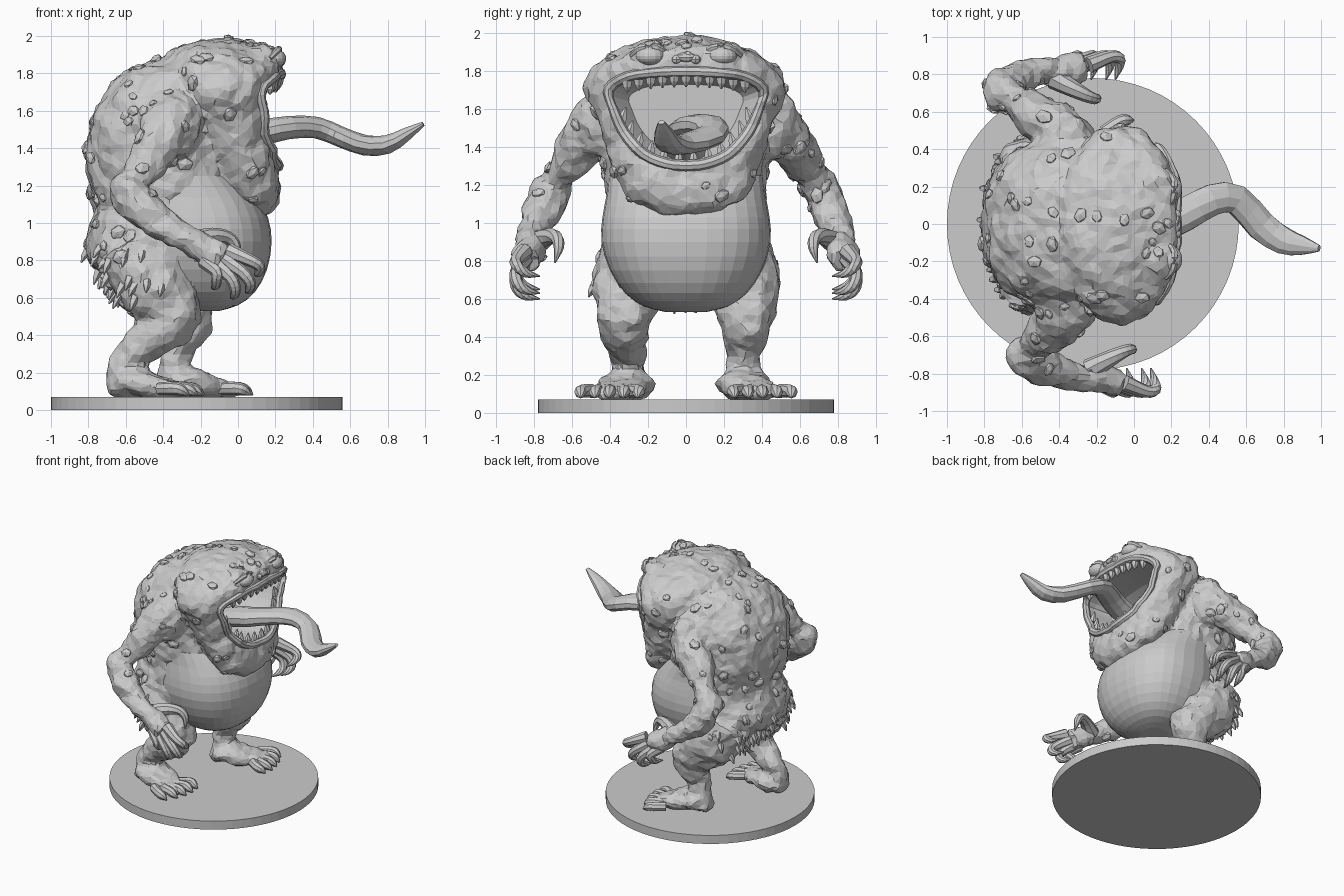
import bpy, bmesh, math, random
from mathutils import Vector, Matrix, noise
from mathutils.bvhtree import BVHTree

if "Cube" in bpy.data.objects:
    bpy.data.objects.remove(bpy.data.objects["Cube"])

random.seed(4)


def finish(name, bm):
    bmesh.ops.recalc_face_normals(bm, faces=bm.faces)
    me = bpy.data.meshes.new(name)
    bm.to_mesh(me)
    bm.free()
    ob = bpy.data.objects.new(name, me)
    bpy.context.collection.objects.link(ob)
    return ob


def bake(ob):
    dg = bpy.context.evaluated_depsgraph_get()
    me = bpy.data.meshes.new_from_object(ob.evaluated_get(dg))
    ob.modifiers.clear()
    ob.data = me


def skin(bm, rings, closed=False):
    loops = [[bm.verts.new(p) for p in r] for r in rings]
    n = len(loops[0])
    for a, b in zip(loops, loops[1:] + (loops[:1] if closed else [])):
        for i in range(n):
            bm.faces.new((a[i], a[(i + 1) % n], b[(i + 1) % n], b[i]))
    if not closed:
        bm.faces.new(loops[0])
        bm.faces.new(loops[-1])


def smooth_path(pts, steps):
    # Catmull-Rom through points of any dimension
    p = [Vector(q) for q in pts]
    p = [2 * p[0] - p[1]] + p + [2 * p[-1] - p[-2]]
    out = []
    for i in range(1, len(p) - 2):
        a, b, c, d = p[i - 1:i + 3]
        for k in range(steps):
            t = k / steps
            out.append(0.5 * (2 * b + (c - a) * t + (2 * a - 5 * b + 4 * c - d) * t * t
                              + (3 * b - a - 3 * c + d) * t ** 3))
    return out + [p[-2]]


def tube(bm, pts, w=1.0, n=12, steps=3):
    # points are x, y, z, radius; w widens the section sideways
    path = smooth_path(pts, steps)
    rings = []
    for i, q in enumerate(path):
        t = (path[min(i + 1, len(path) - 1)] - path[max(i - 1, 0)]).to_3d().normalized()
        u = t.cross(Vector((0, 1, 0))).normalized()
        v = u.cross(t)
        r = max(q[3], 0.004)
        rings.append([q.to_3d() + u * r * math.cos(a) + v * r * w * math.sin(a)
                      for a in (2 * math.pi * k / n for k in range(n))])
    skin(bm, rings)


def stack(bm, rows, n=28, steps=3):
    # horizontal sections: z, back x, front x, half width
    rings = []
    for z, x0, x1, ry in smooth_path(rows, steps):
        ring = []
        for k in range(n):
            a = 2 * math.pi * k / n
            c, s = math.cos(a), math.sin(a)
            ring.append(((x0 + x1) / 2 + (x1 - x0) / 2 * math.copysign(abs(c) ** .85, c),
                         ry * math.copysign(abs(s) ** .85, s), z))
        rings.append(ring)
    skin(bm, rings)


def ball(bm, c, s, u=16, v=10):
    bmesh.ops.create_uvsphere(bm, u_segments=u, v_segments=v, radius=1,
                              matrix=Matrix.Translation(c) @ Matrix.Diagonal((*s, 1)))


# Round base
bm = bmesh.new()
bmesh.ops.create_cone(bm, cap_ends=True, segments=64, radius1=.78, radius2=.78, depth=.07,
                      matrix=Matrix.Translation((-.22, 0, .035)))
finish("base", bm)

# Torso, head, arms and legs, fused together
bm = bmesh.new()
stack(bm, [(.6, -.6, -.1, .28), (.8, -.8, 0, .42), (.95, -.81, 0, .42), (1.08, -.75, .02, .41),
           (1.3, -.81, .02, .43), (1.5, -.8, 0, .45), (1.65, -.74, 0, .44),
           (1.79, -.63, 0, .36), (1.88, -.44, 0, .2)])
stack(bm, [(1.04, .02, .15, .14), (1.12, -.06, .21, .29), (1.25, -.15, .22, .37),
           (1.45, -.25, .2, .44), (1.6, -.31, .2, .5), (1.72, -.36, .21, .53),
           (1.82, -.38, .24, .48), (1.9, -.38, .22, .37), (1.955, -.27, .1, .22), (1.98, -.15, 0, .1)])
for s in (-1, 1):
    far = s > 0
    dx = -.19 if far else 0
    tube(bm, [(-.36, s * .36, 1.58, .16), (-.39, s * .5, 1.49, .135), (-.47 + dx * .4, s * .59, 1.36, .12),
              (-.54 + dx * .5, s * .66, 1.25, .085), (-.59 + dx * .55, s * .71, 1.17, .105),
              (-.46 + dx, s * .77, 1.04, .1), (-.29 + dx, s * .82, .92, .07),
              (-.19 + dx, s * .82, .86, .085), (-.08 + dx, s * .84, .8, .08)])
    ball(bm, (-.34, s * .46, 1.52), (.14, .13, .18))
    kx, ax = (.07, .26) if far else (0, 0)
    tube(bm, [(-.56, s * .24, .86, .22), (-.45, s * .3, .66, .2), (-.34 + kx, s * .32, .5, .15),
              (-.48 + ax * .65, s * .31, .37, .11), (-.61 + ax, s * .3, .25, .085),
              (-.62 + ax, s * .3, .12, .085)])
    tube(bm, [(-.69 + ax, s * .29, .11, .045), (-.58 + ax, s * .3, .15, .08), (-.42 + ax, s * .35, .13, .065),
              (-.3 + ax, s * .4, .11, .045), (-.25 + ax, s * .41, .1, .03)], w=1.9)
    ball(bm, (.13, s * .19, 1.885), (.1, .12, .075))           # brow
body = finish("body", bm)
m = body.modifiers.new("fuse", 'REMESH')
m.mode, m.voxel_size = 'VOXEL', .022
m = body.modifiers.new("soften", 'SMOOTH')
m.factor, m.iterations = .5, 3
bake(body)
for v in body.data.vertices:
    v.co += v.normal * (noise.noise(v.co * 8) * .022 + noise.noise(v.co * 18) * .012)
m = body.modifiers.new("facets", 'DECIMATE')
m.ratio = .2
bake(body)
bm = bmesh.new()
bm.from_mesh(body.data)
tree = BVHTree.FromBMesh(bm)
bm.free()

# Mouth outline and cavity
half = [(0, 1.79), (.15, 1.785), (.3, 1.765), (.4, 1.7), (.375, 1.6), (.32, 1.48),
        (.22, 1.37), (.1, 1.32), (0, 1.31)]
h = smooth_path(half, 3)
outline = [(p[0], p[1]) for p in h] + [(-p[0], p[1]) for p in h[-2:0:-1]]
bm = bmesh.new()
skin(bm, [[(x, y * k, 1.55 + (z - 1.55) * k) for y, z in outline]
          for x, k in ((.6, 1), (.05, 1), (-.1, .95), (-.22, .75))])
cutter = finish("mouth_cutter", bm)
cutter.hide_render = True
m = body.modifiers.new("mouth", 'BOOLEAN')
m.operation, m.object, m.solver = 'DIFFERENCE', cutter, 'EXACT'
bake(body)
bpy.data.objects.remove(cutter)


def face_x(y, z):
    hit = tree.ray_cast(Vector((2, y, z)), Vector((-1, 0, 0)))[0]
    return hit.x if hit else .1


# Lips
bm = bmesh.new()
rings = []
for y, z in outline:
    d = Vector((0, y, (z - 1.55) * 1.5)).normalized()
    c = Vector((face_x(y, z), y, z)) + d * .008
    rings.append([c + d * .03 * math.cos(a) + Vector((.028 * math.sin(a), 0, 0))
                  for a in (k * math.pi / 4 for k in range(8))])
skin(bm, rings, closed=True)
finish("lips", bm)

# Teeth
bm = bmesh.new()
for i in range(11):
    y = -.31 + i * .062
    z = 1.775 - .3 * y * y
    x = face_x(y, z) - .01
    tube(bm, [(x, y, z, .03), (x, y, z - .03, .024), (x, y, z - .06, .003)], n=6, steps=1)
for s in (-1, 1):
    for y, z in ((.34, 1.54), (.3, 1.47), (.25, 1.41), (.19, 1.365), (.12, 1.335), (.04, 1.32)):
        x = face_x(s * y, z) - .03
        tube(bm, [(x, s * y, z - .01, .028), (x, s * y * .97, z + .03, .021),
                  (x, s * y * .93, z + .07, .003)], n=6, steps=1)
finish("teeth", bm)

# Tongue
bm = bmesh.new()
tube(bm, [(-.22, 0, 1.36, .08), (-.05, 0, 1.44, .075), (.12, 0, 1.48, .07), (.27, .05, 1.51, .062),
          (.42, .13, 1.51, .058), (.55, .13, 1.46, .055), (.68, -.01, 1.415, .055), (.8, -.09, 1.42, .05),
          (.9, -.115, 1.475, .035), (.99, -.13, 1.53, .012)], w=1.5, n=10, steps=2)
finish("tongue", bm)

# Eyes with upper lids, and nose
bm = bmesh.new()
for s in (-1, 1):
    ball(bm, (.19, s * .19, 1.88), (.068, .078, .052))
    tube(bm, [(.17, s * .19 - .1, 1.88, .012), (.21, s * .19 - .05, 1.922, .018),
              (.215, s * .19 + .04, 1.925, .018), (.17, s * .19 + .1, 1.88, .012)], n=6)
finish("eyes", bm)
bm = bmesh.new()
ball(bm, (.205, 0, 1.87), (.05, .065, .03), 10, 6)
for s in (-1, 1):
    ball(bm, (.22, s * .05, 1.86), (.033, .03, .025), 8, 6)
finish("nose", bm)

# Belly, running up into the chest
bm = bmesh.new()
stack(bm, [(.53, -.3, -.1, .1), (.56, -.4, .0, .22), (.63, -.5, .09, .32), (.75, -.56, .155, .4),
           (.9, -.6, .18, .445), (1.03, -.6, .16, .44), (1.14, -.6, .1, .42), (1.25, -.58, .0, .41)],
      n=32, steps=2)
finish("belly", bm)

# Fingers and toes with claws
fingers, toes = bmesh.new(), bmesh.new()
for s in (-1, 1):
    dx = -.19 if s > 0 else 0
    # each finger: knuckle x, z then tip x, z
    for x, z, ex, ez in ((-.16, .77, -.13, .65), (-.11, .76, -.03, .6), (-.06, .78, .05, .63), (-.03, .82, .1, .72)):
        mx, mz = (x + ex) / 2 + .03, (z + ez) / 2 + .03
        tube(fingers, [(x - .02 + dx, s * .85, z + .03, .045), (mx + dx, s * .895, mz, .034),
                       (ex + .015 + dx, s * .885, ez + .05, .03), (ex + .01 + dx, s * .84, ez + .015, .024),
                       (ex - .01 + dx, s * .77, ez, .004)], n=8)
    tube(fingers, [(-.24 + dx, s * .78, .9, .06), (-.13 + dx, s * .72, .93, .045),
                   (-.05 + dx, s * .68, .92, .034), (-.01 + dx, s * .67, .87, .027),
                   (0 + dx, s * .69, .79, .004)], n=8)
    ax = .26 if s > 0 else 0
    for i in range(5):
        y = .25 + i * .075
        x = -.24 - .009 * (i - 1) ** 2 + ax
        tube(toes, [(x - .1, s * (y * .6 + .16), .115, .036), (x - .01, s * y, .115, .034),
                    (x + .03, s * (y + .005), .1, .027), (x + .06, s * (y + .005), .08, .004)], n=8)
finish("fingers", fingers)
finish("toes", toes)

# Warts and short hair tufts scattered over the hide
warts, hair = bmesh.new(), bmesh.new()
polys = list(body.data.polygons)
areas = [p.area for p in polys]
nw = nh = 0
for p in random.choices(polys, areas, k=900):
    c, nrm = p.center, p.normal
    mouth = c.x > -.24 and abs(c.y) < .43 and 1.28 < c.z < 1.85
    belly = c.x > -.2 and c.z < 1.05
    if nw < 120 and not mouth and not belly and c.z > .45 and abs(c.y) < .78:
        r = random.uniform(.022, .042)
        mat = (Matrix.Translation(c) @ nrm.to_track_quat('Z', 'Y').to_matrix().to_4x4()
               @ Matrix.Rotation(random.random() * 6, 4, 'Z') @ Matrix.Diagonal((r, r * 1.3, r * .65, 1)))
        bmesh.ops.create_icosphere(warts, subdivisions=1, radius=1, matrix=mat)
        nw += 1
    elif nh < 45 and .6 < c.z < .95 and c.x < -.4 and abs(c.y) < .55:
        e = c + nrm * .02 + Vector((-.01, 0, -.06))
        tube(hair, [(*(c - nrm * .012), .026), (*((c + e) / 2), .018), (*e, .003)], n=5, steps=1)
        nh += 1
finish("warts", warts)
finish("hair_tufts", hair)
